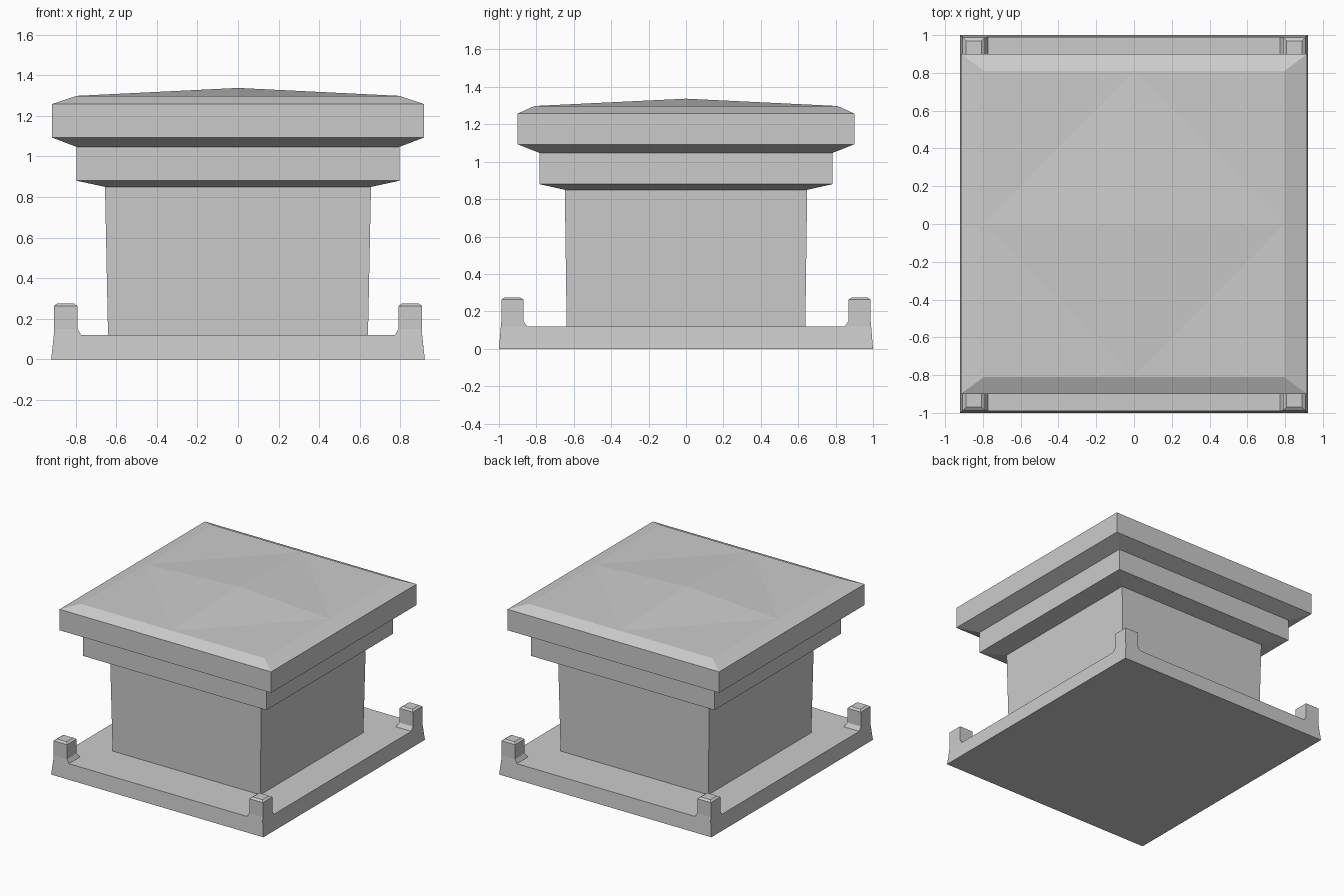
import bpy, bmesh

if "Cube" in bpy.data.objects:
    bpy.data.objects.remove(bpy.data.objects["Cube"])


def loft(name, rings, cap_bottom=True, peak=None):
    """Stack rectangles (x0, x1, y0, y1, z) into a flat-faced solid."""
    bm = bmesh.new()
    loops = []
    for x0, x1, y0, y1, z in rings:
        loops.append([bm.verts.new(c) for c in
                      ((x0, y0, z), (x1, y0, z), (x1, y1, z), (x0, y1, z))])
    for a, b in zip(loops, loops[1:]):
        for i in range(4):
            j = (i + 1) % 4
            # the edge below a peaked roof is split at its middle later on
            bm.faces.new((a[i], a[j], b[j], b[i]))
    if cap_bottom:
        bm.faces.new(loops[0][::-1])
    top = loops[-1]
    if peak is None:
        bm.faces.new(top)
    else:
        # shallow diamond pyramid between the edge midpoints
        mids = [bm.verts.new((top[i].co + top[(i + 1) % 4].co) / 2) for i in range(4)]
        apex = bm.verts.new((0, 0, peak))
        for i in range(4):
            bm.faces.new((mids[i - 1], top[i], mids[i]))
            bm.faces.new((mids[i - 1], mids[i], apex))
    bmesh.ops.recalc_face_normals(bm, faces=bm.faces[:])
    mesh = bpy.data.meshes.new(name)
    bm.to_mesh(mesh)
    bm.free()
    obj = bpy.data.objects.new(name, mesh)
    bpy.context.collection.objects.link(obj)
    return obj


def centred(profile):
    return [(-x, x, -y, y, z) for x, y, z in profile]


# Base plate with slightly sloped sides
loft("base_plate", centred([(0.92, 1.0, 0), (0.907, 0.99, 0.12)]))

# Tapered pedestal with two stepped ledges and a peaked cap
loft("pedestal_and_cap", centred([
    (0.64, 0.638, 0.12), (0.655, 0.648, 0.85),
    (0.795, 0.783, 0.88), (0.795, 0.783, 1.047),
    (0.917, 0.90, 1.093), (0.917, 0.90, 1.257),
    (0.795, 0.81, 1.298)]), cap_bottom=False, peak=1.337)

# Corner posts with a flared foot and chamfered top, mirrored to all corners
post = loft("corner_posts", [
    (0.772, 0.907, 0.85, 0.99, 0.12), (0.79, 0.907, 0.87, 0.987, 0.15),
    (0.79, 0.907, 0.87, 0.987, 0.263), (0.807, 0.89, 0.887, 0.97, 0.275)],
    cap_bottom=False)
mirror = post.modifiers.new("mirror", 'MIRROR')
mirror.use_axis = (True, True, False)
